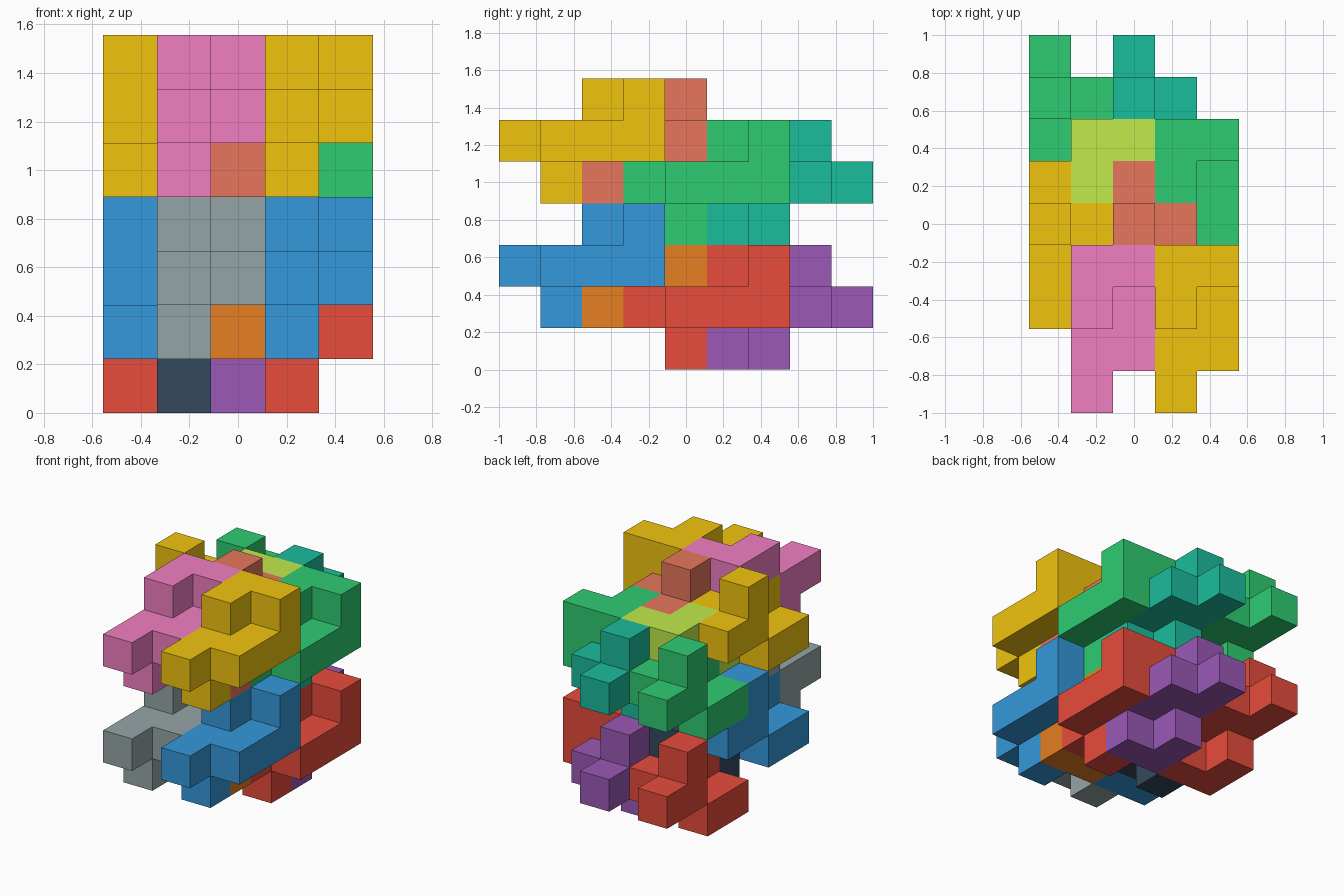
import bpy, bmesh
from mathutils import Vector

if "Cube" in bpy.data.objects:
    bpy.data.objects.remove(bpy.data.objects["Cube"])

U = 2 / 9  # edge of one cube

# Nine-cube piece, and its twin turned half round the x axis
PIECE = [(0, 0, 2), (0, 1, 2), (0, 1, 1), (0, 2, 3), (0, 3, 3),
         (1, 1, 2), (1, 2, 2), (1, 3, 2), (1, 3, 3)]
TURNED = [(x, 3 - y, 4 - z) for x, y, z in PIECE]

DIRS = [Vector(d) for d in ((1, 0, 0), (-1, 0, 0), (0, 1, 0), (0, -1, 0), (0, 0, 1), (0, 0, -1))]


def linear(c):
    return c / 12.92 if c <= 0.04045 else ((c + 0.055) / 1.055) ** 2.4


def material(name, code):
    m = bpy.data.materials.get(name)
    if not m:
        m = bpy.data.materials.new(name)
        rgb = [linear(int(code[i:i + 2], 16) / 255) for i in (0, 2, 4)]
        m.diffuse_color = (*rgb, 1)
        m.use_nodes = True
        m.node_tree.nodes["Principled BSDF"].inputs["Base Color"].default_value = m.diffuse_color
    return m


def block(name, cells, offset, mat):
    """Join cubes into one block, keeping only the outer faces."""
    cells = {tuple(a + b for a, b in zip(c, offset)) for c in cells}
    bm = bmesh.new()
    for c in cells:
        mid = Vector((c[0] - 2, c[1] - 4, c[2] + 0.5))
        for d in DIRS:
            if tuple(int(a + b) for a, b in zip(c, d)) in cells:
                continue
            s = Vector((d.y, d.z, d.x))
            t = d.cross(s)
            bm.faces.new([bm.verts.new((mid + (d + s * i + t * j) / 2) * U)
                          for i, j in ((-1, -1), (1, -1), (1, 1), (-1, 1))])
    bmesh.ops.remove_doubles(bm, verts=bm.verts, dist=1e-4)
    me = bpy.data.meshes.new(name)
    bm.to_mesh(me)
    bm.free()
    me.materials.append(mat)
    bpy.context.collection.objects.link(bpy.data.objects.new(name, me))


COLOURS = {"blue": "3498db", "red": "e74c3c", "purple": "9b59b6", "grey": "95a5a6",
           "dark": "34495e", "orange": "e67e22", "yellow": "f1c40f", "green": "2ecc71",
           "teal": "1abc9c", "pink": "f17ec1", "salmon": "e7765c", "lime": "c1eb4b"}

# Eight blocks per layer: name, shape, cell offset, lower and upper colour
LAYOUT = [
    ("front_right_block", PIECE, (3, 0, 0), "blue", "yellow"),
    ("front_middle_block", PIECE, (1, 0, 0), "grey", "pink"),
    ("rear_right_block", PIECE, (3, 3, -1), "red", "green"),
    ("rear_middle_block", PIECE, (1, 3, -1), "dark", "lime"),
    ("back_right_turned_block", TURNED, (2, 5, -1), "purple", "teal"),
    ("back_left_turned_block", TURNED, (0, 5, -1), "red", "green"),
    ("inner_turned_block", TURNED, (2, 2, 0), "orange", "salmon"),
    ("left_turned_block", TURNED, (0, 2, 0), "blue", "yellow"),
]

# Two identical layers, three cubes apart
for name, shape, (x, y, z), low, high in LAYOUT:
    for layer, lift, col in (("lower", 0, low), ("upper", 3, high)):
        block(f"{layer}_{name}", shape, (x, y, z + lift), material(col, COLOURS[col]))
